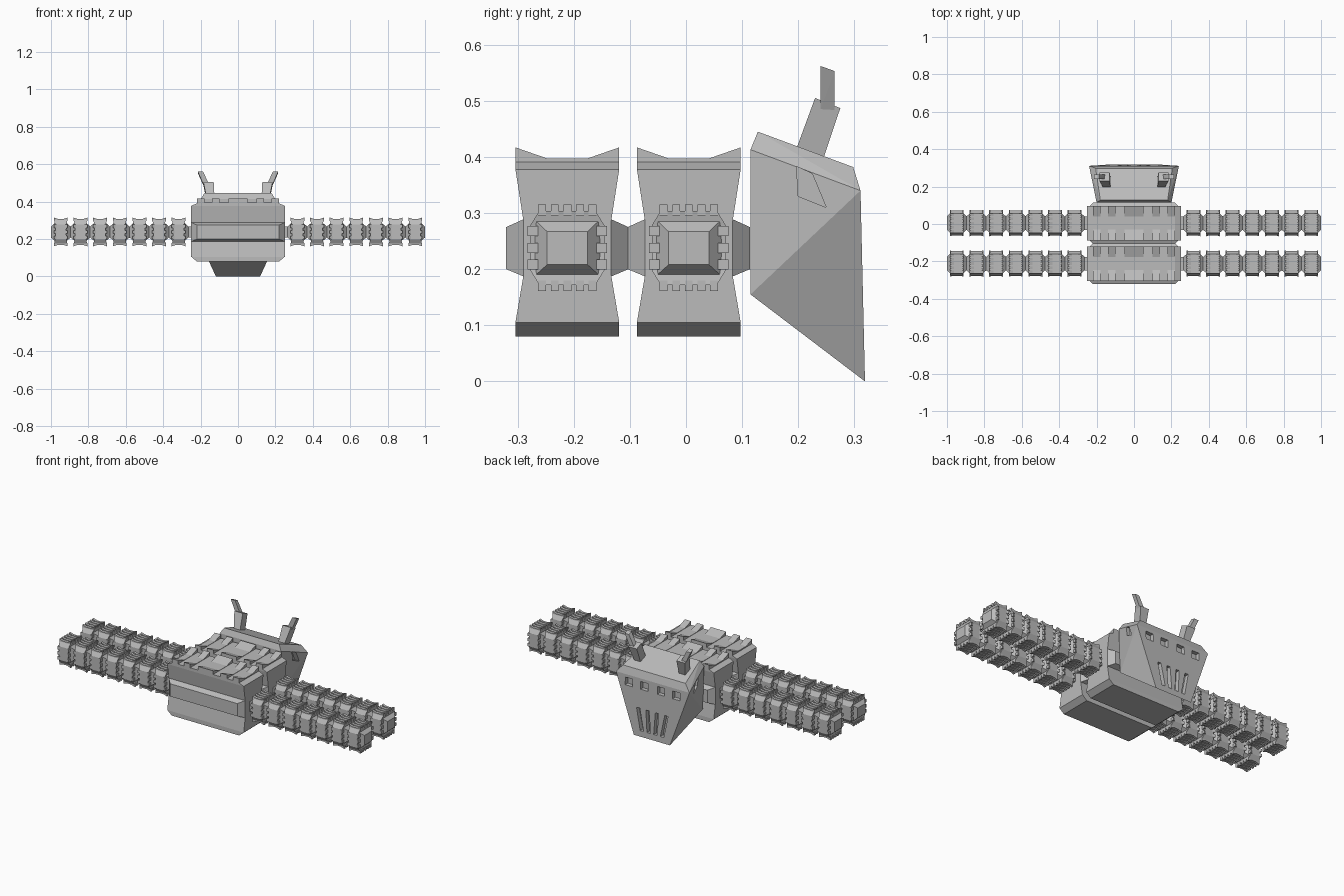
import bpy, bmesh
from mathutils import Vector

if "Cube" in bpy.data.objects:
    bpy.data.objects.remove(bpy.data.objects["Cube"])

grey = bpy.data.materials.new("plain_grey")
grey.diffuse_color = (0.5, 0.5, 0.5, 1)
grey.use_nodes = True
grey.node_tree.nodes["Principled BSDF"].inputs["Base Color"].default_value = grey.diffuse_color


def finish(name, bm, loc=(0, 0, 0)):
    bmesh.ops.recalc_face_normals(bm, faces=bm.faces)
    mesh = bpy.data.meshes.new(name)
    bm.to_mesh(mesh)
    bm.free()
    mesh.materials.append(grey)
    return place(name, mesh, loc)


def place(name, mesh, loc):
    ob = bpy.data.objects.new(name, mesh)
    ob.location = loc
    bpy.context.collection.objects.link(ob)
    return ob


def bridge(bm, rings):
    """Skin a list of equal point rings and cap both ends."""
    vs = [[bm.verts.new(p) for p in r] for r in rings]
    n = len(vs[0])
    for a, b in zip(vs, vs[1:]):
        for i in range(n):
            j = (i + 1) % n
            bm.faces.new((a[i], a[j], b[j], b[i]))
    bm.faces.new(vs[0])
    bm.faces.new(vs[-1])


def rect(a, b):
    return [(-a, -b), (a, -b), (a, b), (-a, b)]


def loft_z(bm, sections):
    # sections: (z, half x, half y)
    bridge(bm, [[(x, y, z) for x, y in rect(a, b)] for z, a, b in sections])


def loft_axis(bm, axis, sections):
    # sections: (position, half width, z low, z high) along x (0) or y (1)
    rings = []
    for p, w, lo, hi in sections:
        pts = [(-w, lo), (w, lo), (w, hi), (-w, hi)]
        rings.append([(p, u, z) if axis == 0 else (u, p, z) for u, z in pts])
    bridge(bm, rings)


def hull(bm, points):
    vs = [bm.verts.new(p) for p in points]
    bmesh.ops.convex_hull(bm, input=vs)


# Body segments: waisted block, chamfered coupling, wedge ribs on top
bm = bmesh.new()
loft_z(bm, [(.08, .22, .0925), (.105, .25, .0925), (.19, .25, .078),
            (.285, .25, .078), (.378, .25, .0925), (.395, .21, .0925)])
body_mesh = finish("body_front", bm, (0, -.2115, 0)).data
place("body_rear", body_mesh, (0, .005, 0))

bm = bmesh.new()
loft_axis(bm, 1, [(-.109, .22, .20, .275), (-.078, .25, .187, .289),
                  (.078, .25, .187, .289), (.109, .22, .20, .275)])
coupling = finish("coupling_front", bm, (0, -.2115, 0)).data
place("coupling_rear", coupling, (0, .005, 0))

bm = bmesh.new()
RIB = [(-.0925, .381), (-.0925, .417), (-.035, .397),
       (.035, .397), (.0925, .417), (.0925, .381)]
for x0, x1 in ((-.22, -.18), (-.14, -.10), (-.05, .05), (.10, .14), (.18, .22)):
    bridge(bm, [[(x, y, z) for y, z in RIB] for x in (x0, x1)])
ribs = finish("ribs_front", bm, (0, -.2115, 0)).data
place("ribs_rear", ribs, (0, .005, 0))

# One arm link: flared octagonal block, tapered ends, small wedge ribs all round
bm = bmesh.new()
loft_z(bm, [(-.066, .036, .05), (-.04, .031, .066), (0, .028, .066),
            (.04, .031, .066), (.066, .036, .05)])
loft_axis(bm, 0, [(-.0525, .036, -.03, .029), (-.029, .058, -.05, .05),
                  (.029, .058, -.05, .05), (.0525, .036, -.03, .029)])
SMALL = [(-.037, .058), (-.037, .077), (-.014, .069),
         (.014, .069), (.037, .077), (.037, .058)]
for s in (-1, 1):
    for c in (-.045, -.0225, 0, .0225, .045):
        bridge(bm, [[(x, c + d, s * z) for x, z in SMALL] for d in (-.007, .007)])
    for c in (-.03, 0, .03):
        bridge(bm, [[(x, s * (z - .006), c + d) for x, z in SMALL] for d in (-.009, .009)])
link = None
bm.normal_update()
for row, y in (("front", -.2115), ("rear", .005)):
    for side, s in (("right", 1), ("left", -1)):
        for i in range(7):
            loc = (s * (.3175 + .105 * i), y, .238)
            name = f"arm_link_{row}_{side}_{i + 1}"
            if link is None:
                link = finish(name, bm, loc).data
            else:
                place(name, link, loc)
        # Short joint between body and arm
        jb = bmesh.new()
        loft_axis(jb, 0, [(-.015, .036, -.03, .029), (.02, .036, -.03, .029)])
        finish(f"arm_joint_{row}_{side}", jb, (s * .25, y, .238))

# Head: wedge with a slanted roof and a tapering rear face
bm = bmesh.new()
HEAD = [(.115, .155, .19), (.115, .413, .20), (.128, .445, .18),
        (.298, .382, .205), (.311, .34, .24), (.319, 0, .118)]
hull(bm, [(s * w, y, z) for y, z, w in HEAD for s in (-1, 1)])
bmesh.ops.dissolve_limit(bm, angle_limit=.01, verts=bm.verts, edges=bm.edges)
head = finish("head", bm)

# Recesses in the head: window row, grille slots and a side notch on each side
bm = bmesh.new()
for s in (-1, 1):
    for x in (.055, .155):
        hull(bm, [(s * (x + dx), y, z) for dx in (-.024, .024)
                  for y in (.288, .34) for z in (.277, .322)])
    for x in (.022, .066):
        hull(bm, [(s * (x * k + dx), y, z) for k, z in ((1, .035), (1.4, .165))
                  for dx in (-.011, .011) for y in (.292, .34)])
    hull(bm, [(s * x, y, z) for x in (.195, .27)
              for y, z in ((.197, .383), (.225, .37), (.25, .31), (.2, .33))])
cutter = finish("head_cutter", bm)
cutter.hide_render = True
cutter.display_type = 'WIRE'
mod = head.modifiers.new("recesses", 'BOOLEAN')
mod.operation = 'DIFFERENCE'
mod.solver = 'EXACT'
mod.object = cutter
# Bake the cut and drop the cutter
bpy.context.view_layer.update()
dg = bpy.context.evaluated_depsgraph_get()
cut = bpy.data.meshes.new_from_object(head.evaluated_get(dg))
head.modifiers.clear()
head.data = cut
bpy.data.objects.remove(cutter)

# Antennae: thick leaning stem with a thinner outward tip
for side, s in (("right", 1), ("left", -1)):
    bm = bmesh.new()
    hull(bm, [(s * x, y, z) for x0, x1, pts in (
        (.125, .165, ((.195, .41), (.243, .392))),
        (.13, .185, ((.23, .505), (.275, .487)))) for x in (x0, x1) for y, z in pts])
    finish(f"antenna_stem_{side}", bm)
    bm = bmesh.new()
    hull(bm, [(s * x, y, z) for x0, x1, pts in (
        (.15, .182, ((.24, .485), (.265, .48))),
        (.188, .215, ((.24, .562), (.265, .553)))) for x in (x0, x1) for y, z in pts])
    finish(f"antenna_tip_{side}", bm)
